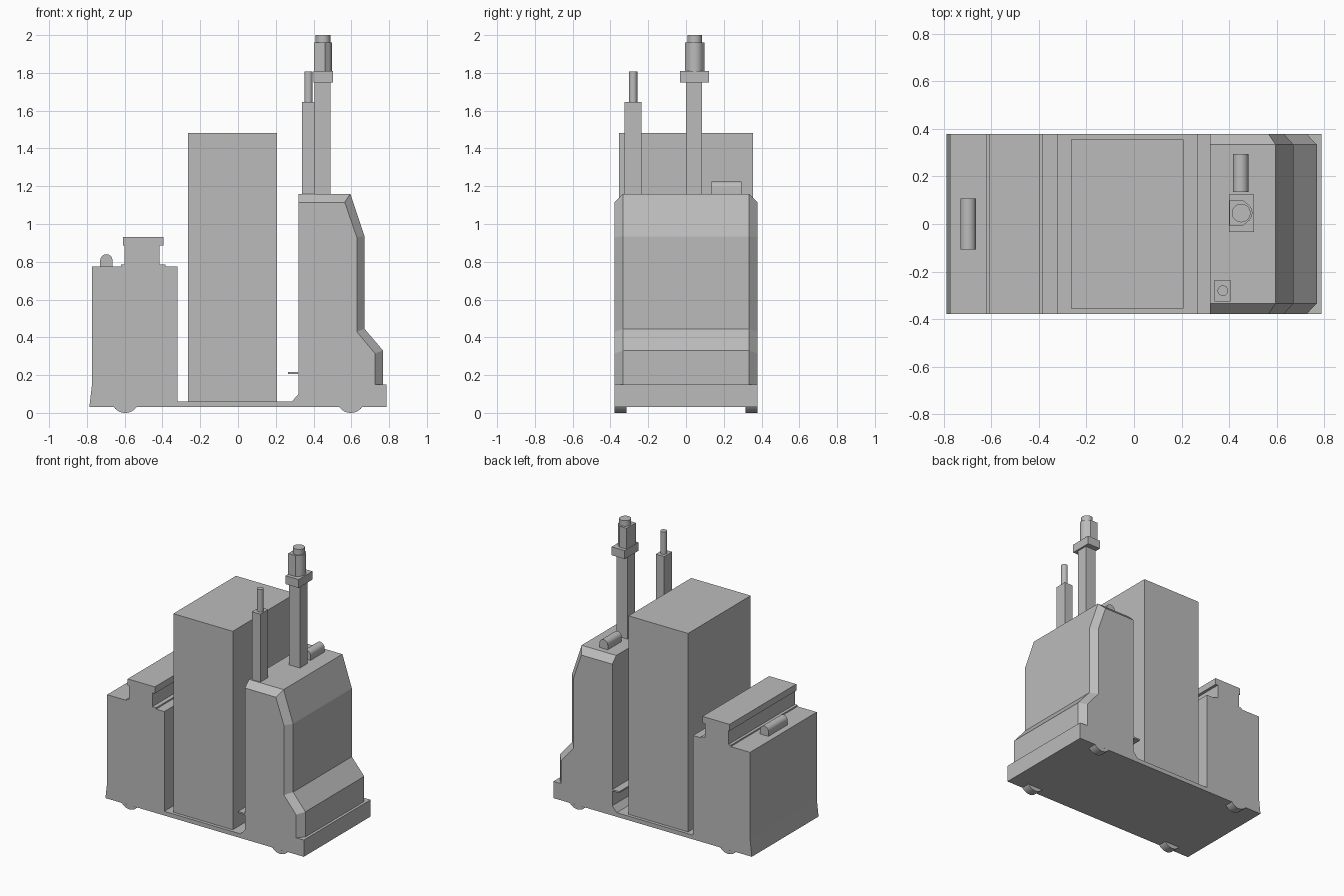
import bpy, bmesh, math

if "Cube" in bpy.data.objects:
    bpy.data.objects.remove(bpy.data.objects["Cube"], do_unlink=True)

grey = bpy.data.materials.new("plain_grey")
grey.use_nodes = True
colour = (0.5, 0.5, 0.5, 1)
grey.diffuse_color = colour
grey.node_tree.nodes["Principled BSDF"].inputs["Base Color"].default_value = colour

HALF = 0.378  # half depth of the body


def finish(name, bm, smooth=False):
    bmesh.ops.recalc_face_normals(bm, faces=bm.faces[:])
    mesh = bpy.data.meshes.new(name)
    bm.to_mesh(mesh)
    bm.free()
    mesh.materials.append(grey)
    obj = bpy.data.objects.new(name, mesh)
    bpy.context.collection.objects.link(obj)
    if smooth:
        bpy.ops.object.select_all(action="DESELECT")
        obj.select_set(True)
        bpy.context.view_layer.objects.active = obj
        bpy.ops.object.shade_smooth_by_angle(angle=math.radians(35))
    return obj


def loft(name, sections, smooth=False):
    """Join equal-length rings of points and cap both ends."""
    bm = bmesh.new()
    rings = [[bm.verts.new(p) for p in ring] for ring in sections]
    n = len(rings[0])
    for a, b in zip(rings, rings[1:]):
        for i in range(n):
            j = (i + 1) % n
            bm.faces.new((a[i], a[j], b[j], b[i]))
    bm.faces.new(rings[0])
    bm.faces.new(rings[-1])
    return finish(name, bm, smooth)


def extrude_y(name, profile, y0, y1, smooth=False):
    return loft(name, [[(x, y, z) for x, z in profile] for y in (y0, y1)], smooth)


def extrude_z(name, outline, z0, z1, smooth=False):
    return loft(name, [[(x, y, z) for x, y in outline] for z in (z0, z1)], smooth)


def box(name, x0, x1, y0, y1, z0, z1):
    return extrude_z(name, [(x0, y0), (x1, y0), (x1, y1), (x0, y1)], z0, z1)


def arc(cx, cy, r, start, end, steps):
    angles = [math.radians(start + (end - start) * i / steps) for i in range(steps + 1)]
    return [(cx + r * math.cos(a), cy + r * math.sin(a)) for a in angles]


def cylinder(name, x, y, r, z0, z1):
    return extrude_z(name, arc(x, y, r, 0, 360, 32)[:-1], z0, z1, True)


def handle(name, x, y0, y1, z):
    r = 0.0325
    profile = [(x + r, z)] + arc(x, z + r, r, 0, 180, 16) + [(x - r, z)]
    extrude_y(name, profile, y0, y1, True)


# Base tray and left cabinet with its rail, one continuous section
body = [(-0.787, 0.03), (0.787, 0.03), (0.787, 0.15), (0.32, 0.15), (0.32, 0.1),
        (0.285, 0.06), (-0.32, 0.06), (-0.32, 0.775), (-0.385, 0.775),
        (-0.385, 0.785), (-0.415, 0.785), (-0.415, 0.885), (-0.395, 0.885),
        (-0.395, 0.932), (-0.61, 0.932), (-0.61, 0.885), (-0.6, 0.885),
        (-0.6, 0.785), (-0.62, 0.785), (-0.62, 0.775), (-0.773, 0.775), (-0.773, 0.15)]
extrude_y("base_and_cabinet", body, -HALF, HALF)
handle("cabinet_handle", -0.697, -0.108, 0.108, 0.775)

# Right tower with chamfered side edges
outer = [(0.32, 0.15), (0.32, 1.16), (0.595, 1.16), (0.67, 0.935),
         (0.67, 0.445), (0.768, 0.33), (0.768, 0.15)]
inner = [(0.32, 0.15), (0.32, 1.115), (0.565, 1.115), (0.629, 0.93),
         (0.629, 0.43), (0.725, 0.315), (0.725, 0.15)]
loft("tower", [[(x, y, z) for x, z in p] for p, y in
               ((inner, -HALF), (outer, -0.333), (outer, 0.333), (inner, HALF))])
box("tower_shelf", 0.265, 0.32, -HALF, HALF, 0.205, 0.216)
handle("tower_handle", 0.448, 0.135, 0.293, 1.16)

# Tall central box
box("central_box", -0.265, 0.207, -0.355, 0.355, 0.06, 1.483)

# Tall mast with collar, rounded head and cap
box("mast_post", 0.406, 0.491, 0.0, 0.085, 1.16, 1.75)
box("mast_collar", 0.4, 0.504, -0.033, 0.123, 1.75, 1.81)
head = [(0.402, -0.006), (0.46, -0.006)] + arc(0.452, 0.047, 0.045, -60, 60, 16) + \
       [(0.46, 0.098), (0.402, 0.098)]
extrude_z("mast_head", head, 1.81, 1.96, True)
cylinder("mast_cap", 0.45, 0.046, 0.039, 1.96, 2.0)

# Short mast with rod
box("short_post", 0.338, 0.405, -0.325, -0.236, 1.16, 1.647)
cylinder("short_rod", 0.373, -0.28, 0.022, 1.647, 1.807)

# Wheels showing under the base
for end, x in (("left", 0.597), ("right", -0.597)):
    for side, y0, y1 in (("front", -HALF, -0.315), ("back", 0.315, HALF)):
        extrude_y(f"wheel_{end}_{side}", arc(x, 0.075, 0.075, 217, 323, 14), y0, y1, True)
